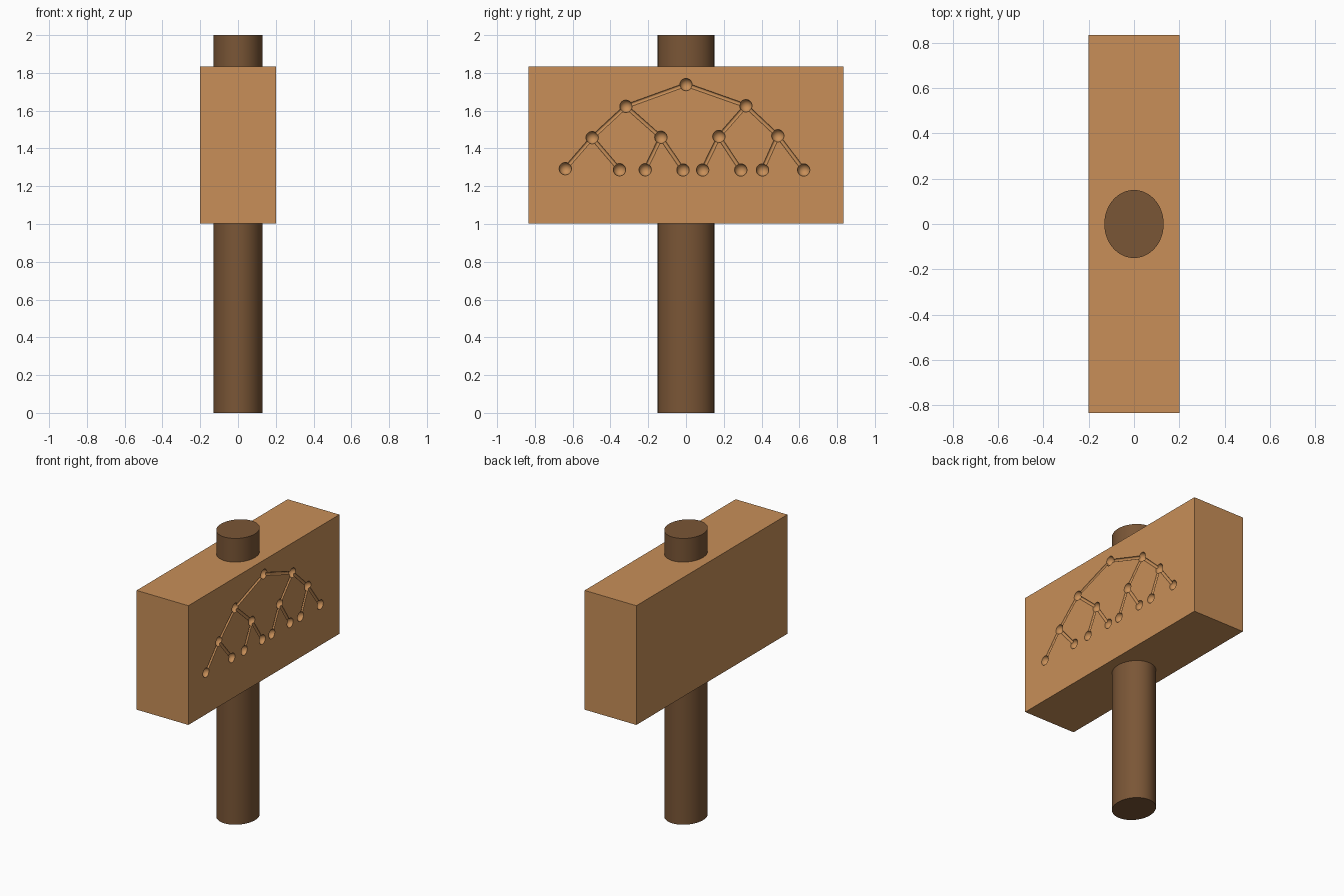
import bpy, bmesh
from mathutils import Vector, Matrix

if "Cube" in bpy.data.objects:
    bpy.data.objects.remove(bpy.data.objects["Cube"])


def material(name, colour):
    m = bpy.data.materials.new(name)
    m.diffuse_color = (*colour, 1)
    m.use_nodes = True
    m.node_tree.nodes["Principled BSDF"].inputs["Base Color"].default_value = m.diffuse_color
    return m


def make_object(name, bm, mat):
    mesh = bpy.data.meshes.new(name)
    bm.to_mesh(mesh)
    bm.free()
    mesh.materials.append(mat)
    ob = bpy.data.objects.new(name, mesh)
    bpy.context.collection.objects.link(ob)
    return ob


def smooth(ob):
    bpy.ops.object.select_all(action='DESELECT')
    ob.select_set(True)
    bpy.context.view_layer.objects.active = ob
    bpy.ops.object.shade_smooth_by_angle(angle=0.6)


light_wood = material("light_wood", (0.578, 0.275, 0.098))
dark_wood = material("dark_wood", (0.195, 0.093, 0.037))

# Handle: oval shaft running right through the head
bm = bmesh.new()
bmesh.ops.create_cone(bm, cap_ends=True, segments=64, radius1=1, radius2=1, depth=2,
                      matrix=Matrix.Translation((0, 0, 1)) @ Matrix.Diagonal((0.131, 0.15, 1, 1)))
smooth(make_object("handle", bm, dark_wood))

# Head: plain block
bm = bmesh.new()
bmesh.ops.create_cube(bm, size=1, matrix=Matrix.Translation((0, 0, 1.4185))
                      @ Matrix.Diagonal((0.4, 1.667, 0.833, 1)))
head = make_object("head", bm, light_wood)

# Carved binary tree on the +x face: (y, z) of each node, level by level
nodes = [(0, 1.738),
         (-0.318, 1.623), (0.317, 1.626),
         (-0.497, 1.457), (-0.133, 1.459), (0.174, 1.463), (0.486, 1.467),
         (-0.639, 1.293), (-0.352, 1.287), (-0.216, 1.287), (-0.016, 1.286),
         (0.088, 1.286), (0.29, 1.286), (0.405, 1.286), (0.623, 1.286)]
points = [Vector((0.2005, y, z)) for y, z in nodes]

bm = bmesh.new()
for i, p in enumerate(points):
    # round dent
    bmesh.ops.create_uvsphere(bm, u_segments=24, v_segments=13, radius=0.033,
                              matrix=Matrix.Translation(p))
    # groove up to the parent node
    if i:
        parent = points[(i - 1) // 2]
        d = parent - p
        turn = d.to_track_quat('Z', 'Y').to_matrix().to_4x4()
        bmesh.ops.create_cone(bm, cap_ends=True, segments=14, radius1=0.01, radius2=0.01,
                              depth=d.length,
                              matrix=Matrix.Translation((p + parent) / 2) @ turn)
cutter = make_object("tree_cutter", bm, light_wood)
cutter.hide_render = True

cut = head.modifiers.new("carving", 'BOOLEAN')
cut.operation = 'DIFFERENCE'
cut.solver = 'EXACT'
cut.use_self = True
cut.object = cutter
bpy.context.view_layer.objects.active = head
bpy.ops.object.modifier_apply(modifier=cut.name)
bpy.data.objects.remove(cutter)
smooth(head)
